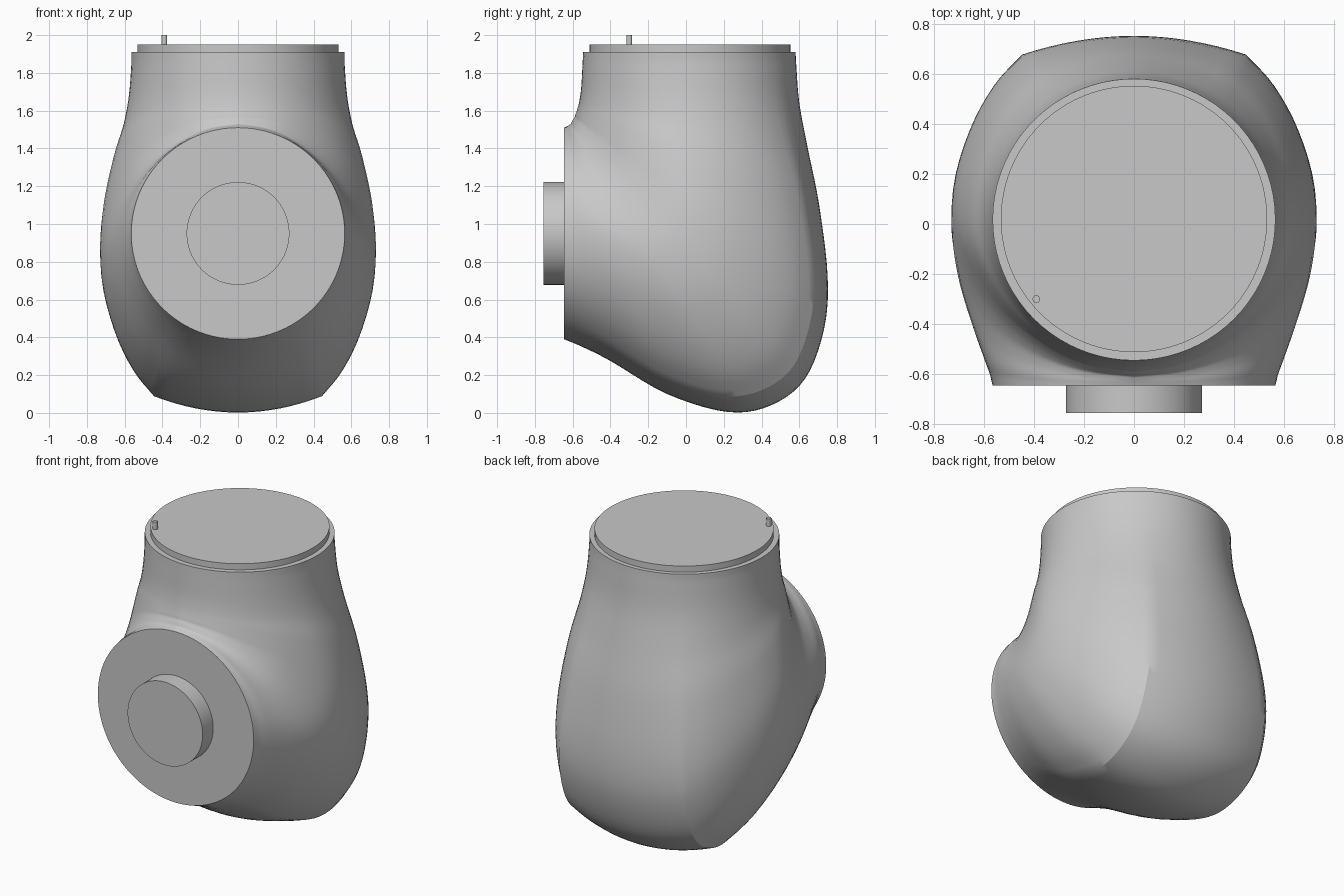
import bpy, bmesh
from math import sin, cos, radians
from mathutils import Vector

cube = bpy.data.objects.get("Cube")
if cube:
    bpy.data.objects.remove(cube)

grey = bpy.data.materials.new("satin grey")
grey.use_nodes = True
colour = (0.58, 0.58, 0.58, 1)
grey.diffuse_color = colour
grey.node_tree.nodes["Principled BSDF"].inputs["Base Color"].default_value = colour


def finish(name, bm, angle=28):
    bmesh.ops.recalc_face_normals(bm, faces=bm.faces)
    mesh = bpy.data.meshes.new(name)
    bm.to_mesh(mesh)
    bm.free()
    mesh.materials.append(grey)
    obj = bpy.data.objects.new(name, mesh)
    bpy.context.collection.objects.link(obj)
    bpy.ops.object.select_all(action='DESELECT')
    obj.select_set(True)
    bpy.context.view_layer.objects.active = obj
    bpy.ops.object.shade_smooth_by_angle(angle=radians(angle))
    return obj


def spline(points, steps):
    """Smooth curve through all the points."""
    pts = [Vector(p) for p in points]
    pts = [2 * pts[0] - pts[1]] + pts + [2 * pts[-1] - pts[-2]]
    out = []
    for a, b, c, d in zip(pts, pts[1:], pts[2:], pts[3:]):
        for i in range(steps):
            t = i / steps
            out.append(0.5 * (2 * b + (c - a) * t + (2 * a - 5 * b + 4 * c - d) * t ** 2
                              + (3 * b - a - 3 * c + d) * t ** 3))
    return out + [pts[-2]]


def cylinder(name, radius, start, end, segments=96):
    start, end = Vector(start), Vector(end)
    bm = bmesh.new()
    bmesh.ops.create_cone(bm, cap_ends=True, segments=segments, radius1=radius,
                          radius2=radius, depth=(end - start).length)
    obj = finish(name, bm)
    obj.location = (start + end) / 2
    obj.rotation_euler = (end - start).to_track_quat('Z', 'Y').to_euler()
    return obj


# Elbow sections: inner y, inner z, outer y, outer z, amount of bulge
stations = [
    (-.545, 1.91, .58, 1.91, 0), (-.548, 1.84, .584, 1.84, 0),
    (-.555, 1.72, .60, 1.64, .08), (-.565, 1.65, .645, 1.4, .25),
    (-.575, 1.61, .705, 1.1, .55), (-.585, 1.58, .75, .72, .82),
    (-.59, 1.565, .73, .44, .95), (-.60, 1.55, .63, .18, 1),
    (-.605, 1.54, .45, .04, .95), (-.61, 1.53, .22, .005, .82),
    (-.62, 1.523, -.1, .1, .55), (-.63, 1.517, -.4, .275, .25),
    (-.638, 1.513, -.55, .35, .08), (-.645, 1.51, -.645, .39, 0)]

# Bulged half section: depth along the section, half width, ending at the crease
side = [(0, 0), (.025, .2), (.1, .40), (.22, .575), (.40, .71),
        (.57, .725), (.73, .665), (.86, .57), (.95, .46)]
STEPS, SPINE, CREASE, RADIUS = 4, 8, 145, .565
bulge = [tuple(p) for p in spline(side, STEPS)]
count = len(bulge) - 1
angles = [radians(CREASE * i / count) for i in range(count + 1)]
for i in range(1, SPINE + 1):
    u = i / SPINE
    bulge.append((1 - .05 * (1 - u) ** 2, .46 * (1 - u)))
    angles.append(radians(CREASE + (180 - CREASE) * u))

bm = bmesh.new()
rings = []
for yi, zi, yo, zo, b in spline(stations, 5):
    half = []
    for (depth, width), a in zip(bulge, angles):
        t = b * depth + (1 - b) * (1 - cos(a)) / 2
        x = b * width + (1 - b) * RADIUS * sin(a)
        half.append((x, yi + (yo - yi) * t, zi + (zo - zi) * t))
    half[-1] = (0, yo, zo)
    loop = half + [(-x, y, z) for x, y, z in half[-2:0:-1]]
    rings.append([bm.verts.new(p) for p in loop])
for r, s in zip(rings, rings[1:]):
    for i in range(len(r)):
        j = (i + 1) % len(r)
        bm.faces.new((r[i], r[j], s[j], s[i]))
bm.faces.new(rings[0])
bm.faces.new(rings[-1])
finish("elbow_housing", bm)

# Flange disc, locating pin and front boss
cylinder("top_flange", .532, (0, .02, 1.90), (0, .02, 1.95))
cylinder("locating_pin", .015, (-.39, -.30, 1.94), (-.39, -.30, 2.0), 24)
cylinder("front_boss", .272, (0, -.64, .95), (0, -.755, .95))
